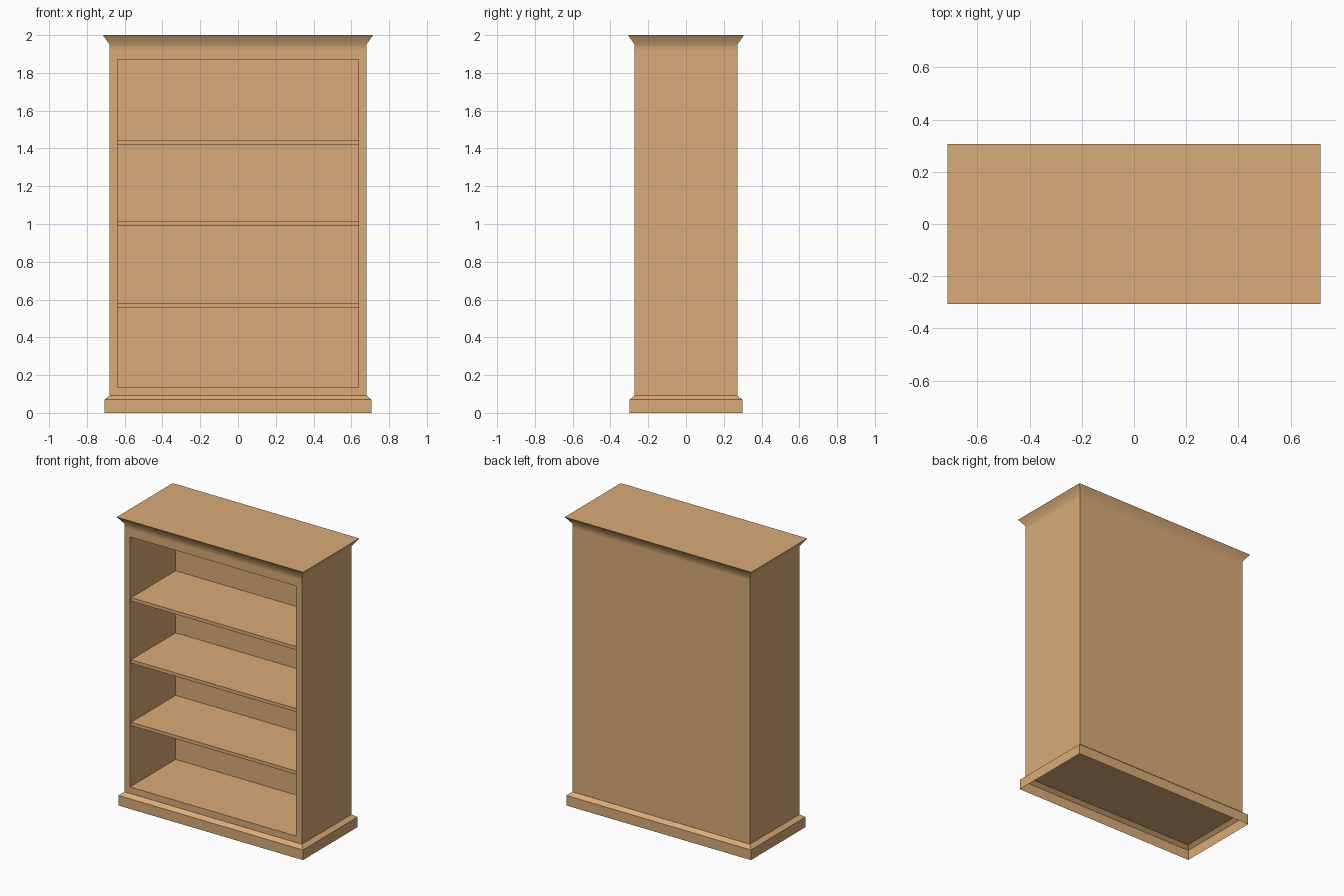
import bpy, bmesh, math

if "Cube" in bpy.data.objects:
    bpy.data.objects.remove(bpy.data.objects["Cube"])

wood = bpy.data.materials.new("light wood")
wood.diffuse_color = (0.69, 0.41, 0.184, 1)
wood.use_nodes = True
wood.node_tree.nodes["Principled BSDF"].inputs["Base Color"].default_value = wood.diffuse_color


def finish(bm, name, angle=50):
    bmesh.ops.recalc_face_normals(bm, faces=bm.faces)
    mesh = bpy.data.meshes.new(name)
    bm.to_mesh(mesh)
    bm.free()
    mesh.materials.append(wood)
    ob = bpy.data.objects.new(name, mesh)
    bpy.context.collection.objects.link(ob)
    bpy.ops.object.select_all(action='DESELECT')
    ob.select_set(True)
    bpy.context.view_layer.objects.active = ob
    bpy.ops.object.shade_smooth_by_angle(angle=math.radians(angle))
    return ob


def stack(levels, cap_bottom=True, cap_top=True):
    """Join rectangles (half width, half depth, z) into a shell."""
    bm = bmesh.new()
    rings = [[bm.verts.new((sx * hx, sy * hy, z))
              for sx, sy in ((-1, -1), (1, -1), (1, 1), (-1, 1))]
             for hx, hy, z in levels]
    for lo, hi in zip(rings, rings[1:]):
        for i in range(4):
            j = (i + 1) % 4
            bm.faces.new((lo[i], lo[j], hi[j], hi[i]))
    if cap_bottom:
        bm.faces.new(rings[0][::-1])
    if cap_top:
        bm.faces.new(rings[-1])
    return bm


W, D = 0.68, 0.272              # carcass half width and half depth
IN_W, LOW, HIGH = 0.637, 0.137, 1.87   # shelf opening
BACK = 0.228

# Carcass with flared crown, front face pushed in to form the opening
bm = stack([(W, D, 0.09), (W, D, 1.92), (W, D, 1.95), (0.715, 0.307, 2.0)])
bm.faces.ensure_lookup_table()
front = bm.faces[0]
for y in (-D, BACK):
    front = bmesh.ops.extrude_discrete_faces(bm, faces=[front])["faces"][0]
    mid = front.calc_center_median().z
    for v in front.verts:
        v.co = (math.copysign(IN_W, v.co.x), y, HIGH if v.co.z > mid else LOW)
finish(bm, "carcass_with_crown")

# Plinth: thin skirt, open underneath, with a sloped top lip
bm = stack([(0.707, 0.299, 0), (0.707, 0.299, 0.07), (W, D, 0.092)],
           cap_bottom=False, cap_top=False)
finish(bm, "plinth")

# Three shelves set just behind the front frame
for n, top in enumerate((0.581, 1.014, 1.444)):
    bm = bmesh.new()
    bmesh.ops.create_cube(bm, size=1)
    y0 = -D + 0.012
    for v in bm.verts:
        v.co = (v.co.x * 2 * IN_W,
                (y0 + BACK) / 2 + v.co.y * (BACK - y0),
                top - 0.012 + v.co.z * 0.024)
    finish(bm, "shelf_%d" % (n + 1))
